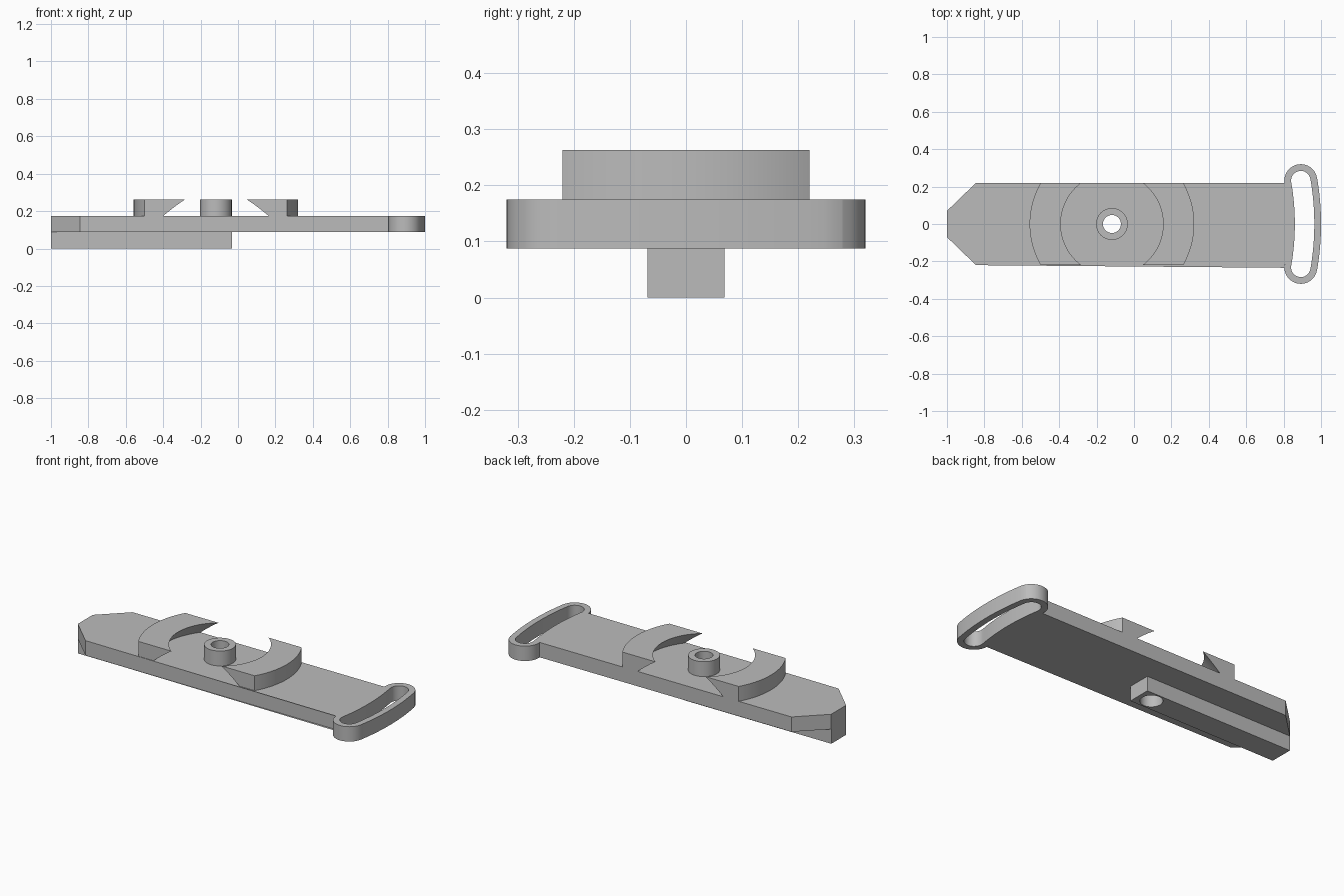
import bpy, bmesh
from math import sin, cos, pi, asin

cube = bpy.data.objects.get("Cube")
if cube:
    bpy.data.objects.remove(cube, do_unlink=True)

grey = bpy.data.materials.new("plain grey")
grey.use_nodes = True
colour = (0.5, 0.5, 0.5, 1)
grey.diffuse_color = colour
grey.node_tree.nodes["Principled BSDF"].inputs["Base Color"].default_value = colour

PIVOT = -0.118                       # x of the round features
HALF = 0.22                          # half width of the plate
RAIL_TOP, PLATE_TOP, TOP = 0.087, 0.175, 0.263
BORE = 0.048


def finish(name, bm):
    bmesh.ops.recalc_face_normals(bm, faces=bm.faces)
    mesh = bpy.data.meshes.new(name)
    bm.to_mesh(mesh)
    bm.free()
    mesh.materials.append(grey)
    obj = bpy.data.objects.new(name, mesh)
    bpy.context.collection.objects.link(obj)
    bpy.ops.object.select_all(action='DESELECT')
    obj.select_set(True)
    bpy.context.view_layer.objects.active = obj
    bpy.ops.object.shade_smooth_by_angle(angle=pi / 6)
    return obj


def circle(r, n=48):
    return [(PIVOT + r * cos(2 * pi * i / n), r * sin(2 * pi * i / n)) for i in range(n)]


def slab(name, loops, z0, z1):
    """Extrude an outline with holes between two heights."""
    bm = bmesh.new()
    for pts in loops:
        vs = [bm.verts.new((x, y, z0)) for x, y in pts]
        for a, b in zip(vs, vs[1:] + vs[:1]):
            bm.edges.new((a, b))
    bmesh.ops.triangle_fill(bm, edges=bm.edges[:], use_beauty=True, normal=(0, 0, 1))
    ext = bmesh.ops.extrude_face_region(bm, geom=bm.faces[:], use_keep_orig=True)
    top = [g for g in ext["geom"] if isinstance(g, bmesh.types.BMVert)]
    bmesh.ops.translate(bm, verts=top, vec=(0, 0, z1 - z0))
    return finish(name, bm)


def lathe(profile, n):
    """Revolve a closed (radius, z) profile round the pivot."""
    bm = bmesh.new()
    rings = [[bm.verts.new((PIVOT + r * cos(2 * pi * i / n), r * sin(2 * pi * i / n), z))
              for r, z in profile] for i in range(n)]
    k = len(profile)
    for i in range(n):
        a, b = rings[i], rings[(i + 1) % n]
        for j in range(k):
            bm.faces.new((a[j], b[j], b[(j + 1) % k], a[(j + 1) % k]))
    return bm


# Strap loop: a slot bent along a shallow arc
BEND, END_Y, MID_X = 1.35, 0.232, 0.912
sweep = asin(END_Y / BEND)


def bent_slot(w, n=16):
    """Right side, upper cap, left side, lower cap, offset w from the arc."""
    cx = MID_X - BEND
    steps = [-sweep + 2 * sweep * i / n for i in range(n + 1)]
    right = [(cx + (BEND + w) * cos(t), (BEND + w) * sin(t)) for t in steps]
    left = [(cx + (BEND - w) * cos(t), (BEND - w) * sin(t)) for t in reversed(steps)]
    ex, ey = cx + BEND * cos(sweep), BEND * sin(sweep)
    upper = [(ex + w * cos(sweep + pi * i / n), ey + w * sin(sweep + pi * i / n))
             for i in range(1, n)]
    lower = [(x, -y) for x, y in reversed(upper)]
    return right, upper, left, lower


right, upper, left, lower = bent_slot(0.088)
neck = 0.808
outline = ([(-1, -0.07), (-0.845, -HALF), (neck, -HALF)] + [left[-1]] + lower
           + right + upper + [left[0]] + [(neck, HALF), (-0.845, HALF), (-1, 0.07)])
slot = sum(bent_slot(0.052), [])
slab("base_plate", [outline, slot, circle(BORE)], RAIL_TOP, PLATE_TOP)

# Guide rail under the plate, with a wider bore
rail = [(-1, -0.069), (-0.033, -0.069), (-0.033, 0.069), (-1, 0.069)]
slab("guide_rail", [rail, circle(0.06)], 0, RAIL_TOP)

# Hollow centre boss
finish("centre_boss", lathe([(0.085, PLATE_TOP), (0.085, TOP), (BORE, TOP), (BORE, PLATE_TOP)], 48))

# Undercut ring, trimmed to the plate width into two jaws
bm = lathe([(0.44, PLATE_TOP), (0.44, TOP), (0.274, TOP), (0.357, PLATE_TOP)], 128)
for side in (-1, 1):
    bmesh.ops.bisect_plane(bm, geom=bm.verts[:] + bm.edges[:] + bm.faces[:],
                           plane_co=(0, side * HALF, 0), plane_no=(0, side, 0),
                           clear_outer=True)
    bmesh.ops.holes_fill(bm, edges=[e for e in bm.edges if e.is_boundary], sides=0)
finish("undercut_jaws", bm)
